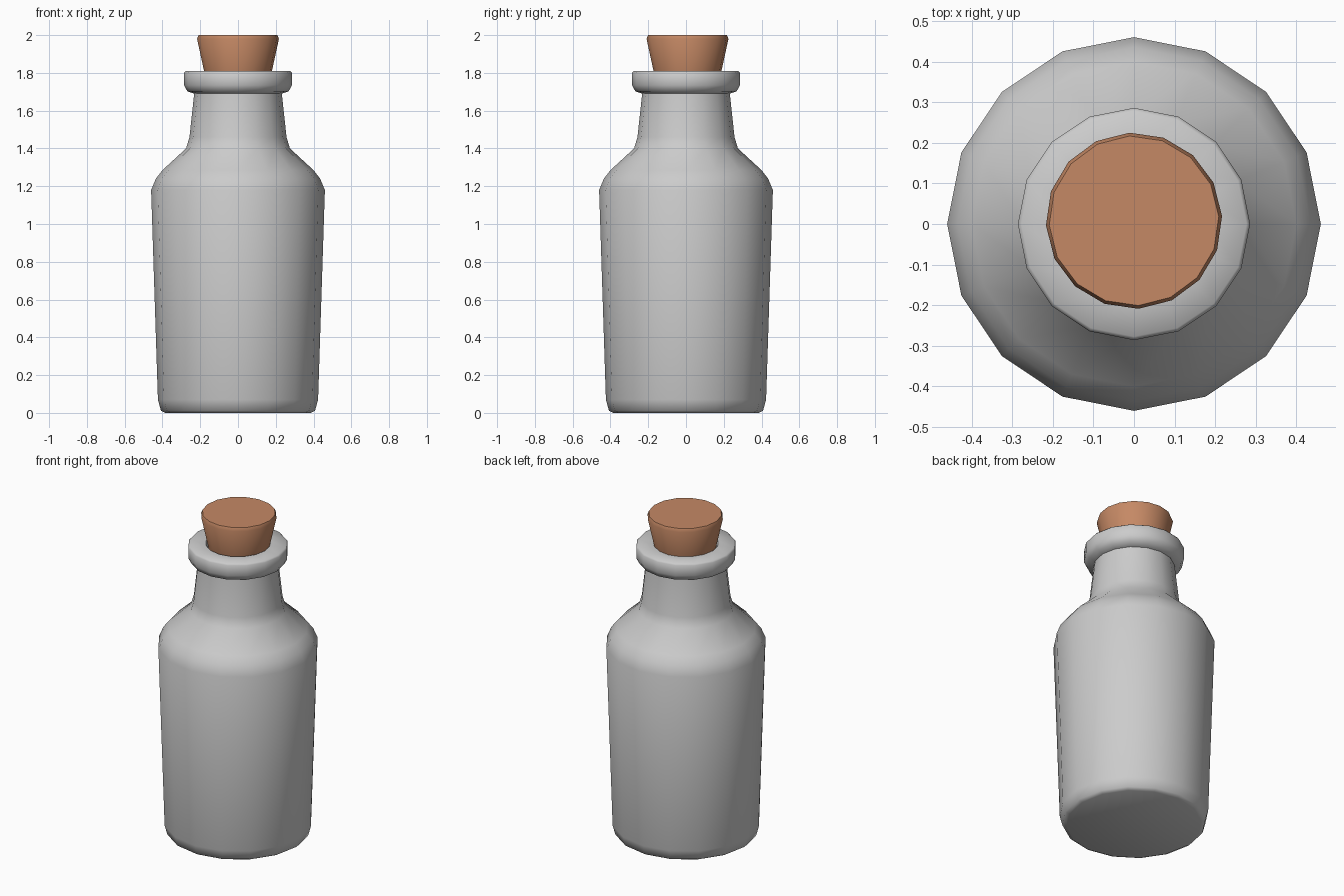
import bpy, math

if "Cube" in bpy.data.objects:
    bpy.data.objects.remove(bpy.data.objects["Cube"])

SIDES = 16


def material(name, rgb):
    m = bpy.data.materials.new(name)
    m.diffuse_color = (*rgb, 1)
    m.use_nodes = True
    m.node_tree.nodes["Principled BSDF"].inputs["Base Color"].default_value = m.diffuse_color
    return m


def lathe(name, profile, mat, turn=0.0, centre=(0, 0), smooth=40):
    """Spin (radius, z) points around z; cap first and last rings."""
    verts, faces = [], []
    for r, z in profile:
        for i in range(SIDES):
            a = math.tau * i / SIDES + turn
            verts.append((centre[0] + r * math.cos(a), centre[1] + r * math.sin(a), z))
    for k in range(len(profile) - 1):
        for i in range(SIDES):
            j = (i + 1) % SIDES
            a, b = k * SIDES, (k + 1) * SIDES
            faces.append((a + i, a + j, b + j, b + i))
    last = (len(profile) - 1) * SIDES
    faces.append(tuple(reversed(range(SIDES))))
    faces.append(tuple(range(last, last + SIDES)))
    me = bpy.data.meshes.new(name)
    me.from_pydata(verts, [], faces)
    me.materials.append(mat)
    ob = bpy.data.objects.new(name, me)
    bpy.context.collection.objects.link(ob)
    bpy.ops.object.select_all(action='DESELECT')
    ob.select_set(True)
    bpy.context.view_layer.objects.active = ob
    bpy.ops.object.shade_smooth_by_angle(angle=math.radians(smooth))
    return ob


glass = material("grey glass", (0.6, 0.6, 0.6))
cork = material("cork brown", (0.56, 0.25, 0.13))

# Bottle: base, tapered body, shoulder, neck, rolled lip and mouth
lathe("bottle", [
    (0.385, 0.0), (0.408, 0.012), (0.424, 0.07), (0.46, 1.18), (0.435, 1.24),
    (0.40, 1.285), (0.275, 1.40), (0.257, 1.46), (0.232, 1.69),
    (0.268, 1.702), (0.286, 1.735), (0.286, 1.80), (0.277, 1.81),
    (0.185, 1.81), (0.175, 1.79), (0.165, 1.62),
], glass, smooth=60)

# Tapered cork stopper, slightly turned and off centre
lathe("cork_stopper", [
    (0.150, 1.63), (0.18, 1.81), (0.217, 1.98), (0.209, 2.0),
], cork, turn=math.radians(3), centre=(0, 0.008), smooth=50)
